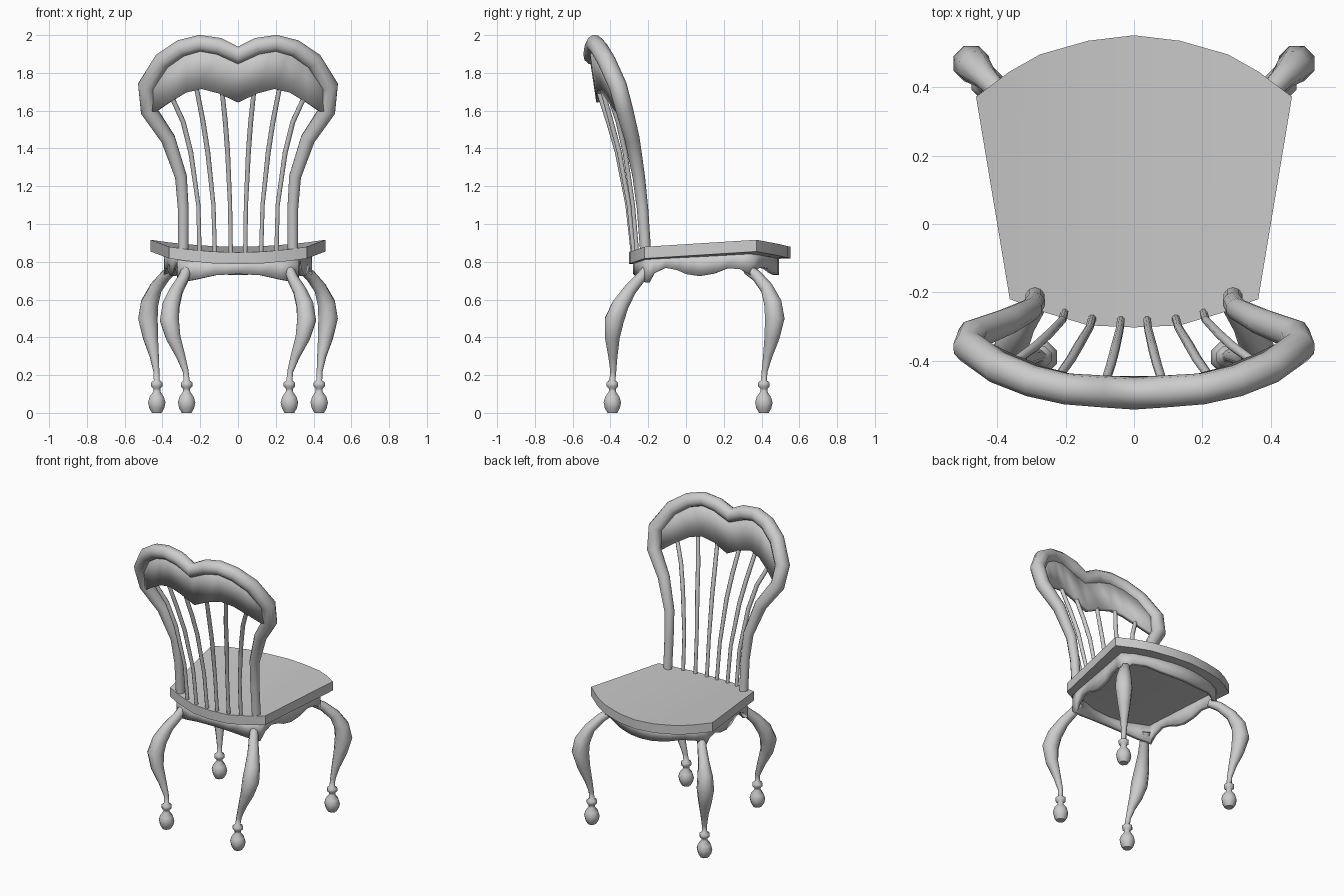
import bpy, bmesh, math
from mathutils import Vector

if "Cube" in bpy.data.objects:
    bpy.data.objects.remove(bpy.data.objects["Cube"])


def finish(name, bm, angle=40, thickness=0, offset=-1):
    bmesh.ops.recalc_face_normals(bm, faces=bm.faces) if not thickness else None
    me = bpy.data.meshes.new(name)
    bm.to_mesh(me)
    bm.free()
    ob = bpy.data.objects.new(name, me)
    bpy.context.collection.objects.link(ob)
    if thickness:
        mod = ob.modifiers.new("thickness", 'SOLIDIFY')
        mod.thickness, mod.offset = thickness, offset
    bpy.ops.object.select_all(action='DESELECT')
    ob.select_set(True)
    bpy.context.view_layer.objects.active = ob
    bpy.ops.object.shade_smooth_by_angle(angle=math.radians(angle))
    return ob


def sweep(name, path, radii, sides=8):
    """Round tube along a path with a radius at each point."""
    pts = [Vector(p) for p in path]
    bm = bmesh.new()
    rings, t_old, u = [], None, None
    for i, p in enumerate(pts):
        a = (p - pts[i - 1]).normalized() if i else Vector()
        b = (pts[i + 1] - p).normalized() if i < len(pts) - 1 else Vector()
        t = (a + b).normalized()
        if u is None:
            u = t.cross(Vector((0, 1, 0.3))).normalized()
        else:
            u = t_old.rotation_difference(t) @ u
        v = t.cross(u)
        t_old = t
        rings.append([bm.verts.new(p + radii[i] * (u * math.cos(k) + v * math.sin(k)))
                      for k in [math.tau * (j + 0.5) / sides for j in range(sides)]])
    for r, s in zip(rings, rings[1:]):
        for j in range(sides):
            k = (j + 1) % sides
            bm.faces.new((r[j], r[k], s[k], s[j]))
    bm.faces.new(rings[0])
    bm.faces.new(rings[-1])
    return finish(name, bm, 60)


def seat_z(x, y):
    return 0.85 + 0.035 * (y + 0.3) + 0.2 * x * x


def back_y(x, z):
    return -0.46 + 0.5 * x * x - 0.15 * (z - 1.645)


# Seat: saddle-shaped slab made of strips, front edge bowed
half = [(0, -0.303, 0.553), (0.134, -0.297, 0.537), (0.275, -0.255, 0.497), (0.364, -0.22, 0.447)]
stations = [(-x, b, f) for x, b, f in half[:0:-1]] + half
bm = bmesh.new()
rows = [[bm.verts.new((x, y, seat_z(x, y))) for y in (b, f)] for x, b, f in stations]
for p, q in zip(rows, rows[1:]):
    bm.faces.new((p[0], q[0], q[1], p[1]))
for s, row in ((-1, rows[0]), (1, rows[-1])):
    c = bm.verts.new((s * 0.463, 0.373, seat_z(0.463, 0.373)))
    bm.faces.new((row[0], c, row[1]) if s > 0 else (row[0], row[1], c))
ext = bmesh.ops.extrude_face_region(bm, geom=bm.faces[:])
for v in ext['geom']:
    if isinstance(v, bmesh.types.BMVert):
        v.co.z -= 0.062
finish("seat", bm, 30)

# Apron: scalloped skirt under the seat (x, y, bottom z), right half from back to front
side = [(-0.215, 0.69), (-0.17, 0.74), (-0.11, 0.768), (-0.05, 0.757), (0, 0.735), (0.07, 0.724),
        (0.15, 0.738), (0.22, 0.766), (0.29, 0.76), (0.34, 0.73)]
apron = [(0, -0.28, 0.735), (0.12, -0.273, 0.729), (0.23, -0.245, 0.705)]
apron += [(0.32 + (y + 0.215) * 0.13, y, z) for y, z in side]
apron += [(0.34, 0.39, 0.768), (0.26, 0.433, 0.765), (0.17, 0.465, 0.742), (0.08, 0.486, 0.732), (0, 0.493, 0.73)]
loop = apron + [(-x, y, z) for x, y, z in apron[-2:0:-1]]
bm = bmesh.new()
low = [bm.verts.new(p) for p in loop]
top = [bm.verts.new((x, y, seat_z(x, y) - 0.045)) for x, y, z in loop]
for i in range(len(loop)):
    j = (i + 1) % len(loop)
    bm.faces.new((low[i], low[j], top[j], top[i]))
finish("apron", bm, 35, 0.03)

# Cabriole legs with turned feet
foot = [(0, 0.028), (0.025, 0.043), (0.055, 0.05), (0.085, 0.041), (0.113, 0.02), (0.128, 0.02),
        (0.14, 0.033), (0.16, 0.033), (0.172, 0.017)]
front = [(0.432, 0.416, 0.22, 0.017), (0.443, 0.432, 0.3, 0.026), (0.463, 0.455, 0.4, 0.043),
         (0.477, 0.47, 0.5, 0.056), (0.468, 0.46, 0.58, 0.05), (0.435, 0.428, 0.66, 0.036),
         (0.385, 0.375, 0.725, 0.03), (0.345, 0.325, 0.76, 0.028)]
back = [(0.277, -0.385, 0.22, 0.017), (0.303, -0.387, 0.3, 0.026), (0.343, -0.39, 0.4, 0.042),
        (0.363, -0.38, 0.49, 0.054), (0.354, -0.348, 0.57, 0.048), (0.325, -0.297, 0.65, 0.036),
        (0.29, -0.245, 0.71, 0.03), (0.27, -0.205, 0.76, 0.028)]
for s, tag in ((-1, "left"), (1, "right")):
    for kind, fx, fy, leg in (("front", 0.43, 0.412, front), ("back", 0.272, -0.39, back)):
        path = [(s * fx, fy, z) for z, r in foot] + [(s * x, y, z) for x, y, z, r in leg]
        sweep(f"{kind}_leg_{tag}", path, [r for z, r in foot] + [p[3] for p in leg])

# Bent back frame, heart-shaped top
frame = [(0.29, -0.213, 0.84, 0.029), (0.29, -0.23, 1.08, 0.03), (0.302, -0.25, 1.25, 0.033),
         (0.37, -0.285, 1.45, 0.04), (0.472, -0.325, 1.6, 0.046), (0.484, -0.36, 1.73, 0.048),
         (0.4, -0.42, 1.862, 0.048), (0.3, -0.46, 1.93, 0.047), (0.2, -0.483, 1.956, 0.046),
         (0.1, -0.49, 1.94, 0.047), (0, -0.496, 1.892, 0.048)]
full = [(-x, y, z, r) for x, y, z, r in frame] + frame[-2::-1]
sweep("back_frame", [p[:3] for p in full], [p[3] for p in full], 10)

# Crest panel filling the top of the frame (x, bottom z, top z)
panel = [(0, 1.645, 1.89), (0.1, 1.693, 1.94), (0.19, 1.717, 1.955), (0.27, 1.698, 1.93),
         (0.36, 1.645, 1.88), (0.43, 1.597, 1.815), (0.465, 1.597, 1.74)]
panel = [(-x, a, b) for x, a, b in panel[:0:-1]] + panel
bm = bmesh.new()
cols = [[bm.verts.new((x, back_y(x, z), z)) for z in (a, b)] for x, a, b in panel]
for p, q in zip(cols, cols[1:]):
    bm.faces.new((p[0], q[0], q[1], p[1]))
finish("crest_panel", bm, 35, 0.03, 0)

# Six spindles fanning out from the seat to the panel
spindles = [((0.038, -0.28), (0.042, 0.055, 0.085), 1.71),
            ((0.122, -0.275), (0.13, 0.16, 0.222), 1.73),
            ((0.203, -0.258), (0.21, 0.25, 0.35), 1.67)]
for n, ((x0, y0), (x1, x2, x3), zt) in enumerate(spindles):
    yt = back_y(x3, zt)
    for s in (-1, 1):
        path = [(s * x0, y0, 0.83), (s * x1, y0 + 0.16 * (yt - y0), 1.1),
                (s * x2, y0 + 0.45 * (yt - y0), 1.38), (s * (x2 + 0.4 * (x3 - x2)), y0 + 0.7 * (yt - y0), 1.54),
                (s * x3, yt, zt)]
        sweep(f"spindle_{n + 1}_{'left' if s < 0 else 'right'}", path, [0.012, 0.012, 0.014, 0.014, 0.013], 8)
